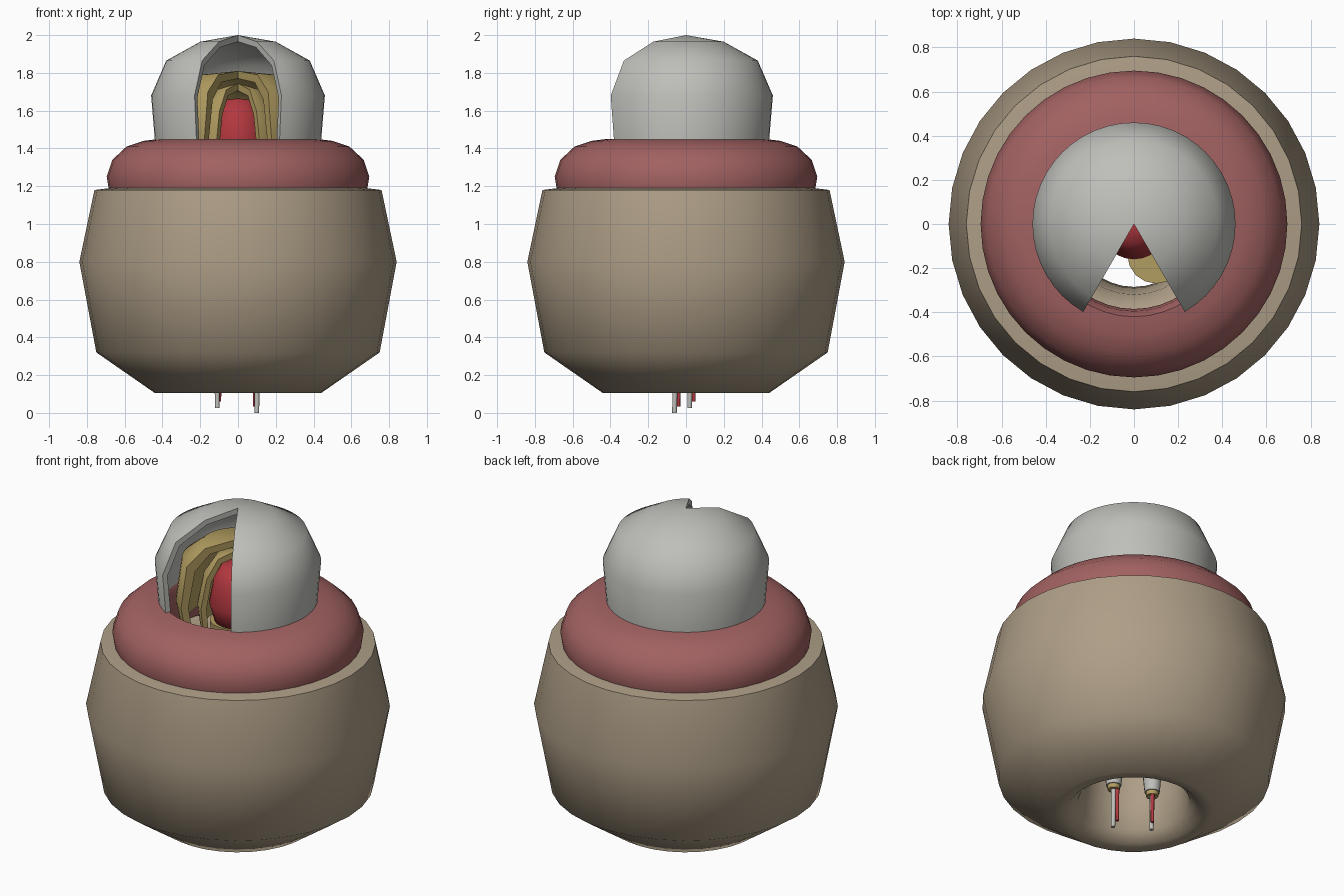
import bpy, bmesh, math
from mathutils import Vector

if "Cube" in bpy.data.objects:
    bpy.data.objects.remove(bpy.data.objects["Cube"])


def material(name, rgb):
    m = bpy.data.materials.new(name)
    m.diffuse_color = (*rgb, 1)
    m.use_nodes = True
    m.node_tree.nodes["Principled BSDF"].inputs["Base Color"].default_value = m.diffuse_color
    return m


TAN = material("tan", (0.42, 0.34, 0.24))
ROSE = material("rose", (0.36, 0.12, 0.12))
GOLD = material("gold", (0.45, 0.34, 0.12))
RED = material("red", (0.45, 0.04, 0.05))
GREY = material("grey", (0.52, 0.52, 0.49))


def finish(name, bm, mat, angle=65):
    bmesh.ops.remove_doubles(bm, verts=bm.verts, dist=1e-5)
    bmesh.ops.dissolve_degenerate(bm, edges=bm.edges, dist=1e-5)
    bmesh.ops.recalc_face_normals(bm, faces=bm.faces)
    me = bpy.data.meshes.new(name)
    bm.to_mesh(me)
    bm.free()
    ob = bpy.data.objects.new(name, me)
    bpy.context.collection.objects.link(ob)
    me.materials.append(mat)
    bpy.ops.object.select_all(action='DESELECT')
    ob.select_set(True)
    bpy.context.view_layer.objects.active = ob
    bpy.ops.object.shade_smooth_by_angle(angle=math.radians(angle))
    return ob


def revolve(name, profile, mat, gap=0, segs=32, closed=True):
    """Turn an (r, z) outline about z, leaving a gap (degrees) at the front."""
    bm = bmesh.new()
    a0 = math.radians(-90 + gap / 2)
    sweep = math.radians(360 - gap)
    rings = []
    count = segs + 1 if gap else segs
    for i in range(count):
        a = a0 + sweep * i / segs
        rings.append([bm.verts.new((r * math.cos(a), r * math.sin(a), z)) for r, z in profile])
    n = len(profile)
    for i in range(segs):
        p, q = rings[i], rings[(i + 1) % count]
        for j in range(n if closed else n - 1):
            k = (j + 1) % n
            bm.faces.new((p[j], q[j], q[k], p[k]))
    if gap and closed:
        bm.faces.new(rings[0])
        bm.faces.new(rings[-1])
    return finish(name, bm, mat)


def tube(name, stations, mat, segs=12):
    """Upright tapered strand through (x, y, z, radius) stations."""
    bm = bmesh.new()
    rings = []
    for x, y, z, r in stations:
        rings.append([bm.verts.new((x + r * math.cos(t), y + r * math.sin(t), z))
                      for t in (math.tau * i / segs for i in range(segs))])
    for p, q in zip(rings, rings[1:]):
        for i in range(segs):
            k = (i + 1) % segs
            bm.faces.new((p[i], p[k], q[k], q[i]))
    bm.faces.new(rings[0])
    bm.faces.new(rings[-1])
    return finish(name, bm, mat)


# Thick pot-shaped body with a hole right through it
revolve("body", [(0.44, 0.105), (0.75, 0.32), (0.84, 0.80), (0.76, 1.18), (0.60, 1.20),
                 (0.42, 1.20), (0.32, 1.08), (0.29, 0.80), (0.285, 0.35), (0.31, 0.17),
                 (0.37, 0.115)], TAN)

# Soft ring resting on the body
revolve("collar_ring", [(0.685, 1.19), (0.695, 1.25), (0.665, 1.34), (0.59, 1.41), (0.50, 1.44),
                        (0.42, 1.45), (0.395, 1.41), (0.385, 1.30), (0.40, 1.19)], ROSE, segs=40)

# Cut-away dome and the layers inside it
revolve("outer_dome", [(0, 2.0), (0.20, 1.965), (0.38, 1.865), (0.46, 1.68), (0.435, 1.38),
                       (0.405, 1.38), (0.43, 1.67), (0.355, 1.84), (0.19, 1.935), (0, 1.965)],
        GREY, gap=60, segs=40)
revolve("middle_layer", [(0, 1.81), (0.20, 1.79), (0.31, 1.70), (0.345, 1.45), (0.32, 1.32),
                         (0.28, 1.32), (0.30, 1.45), (0.26, 1.66), (0.17, 1.75), (0, 1.77)],
        GOLD, gap=62)
revolve("inner_layer", [(0, 1.745), (0.12, 1.71), (0.19, 1.60), (0.225, 1.42), (0.21, 1.30),
                        (0.18, 1.30), (0.19, 1.42), (0.16, 1.58), (0.10, 1.68), (0, 1.705)],
        GOLD, gap=62)
revolve("core", [(0, 1.665), (0.09, 1.655), (0.135, 1.57), (0.16, 1.43), (0.13, 1.32), (0, 1.26)],
        RED, segs=24, closed=False)

# Two tapering stems with thin strands at their lower ends
for side, x, y, s in (("right", 0.10, -0.055, -1), ("left", -0.11, 0.025, 1)):
    top = Vector((x, y + s * 0.085))
    tube(f"{side}_stem_sheath", [(x, y, 0.26, 0.042), (x, y, 0.45, 0.06),
                                 (x, y + s * 0.03, 0.8, 0.085), (top.x, top.y, 1.1, 0.11)], GREY, 16)
    tube(f"{side}_stem_layer", [(x, y, 0.235, 0.034), (x, y, 0.45, 0.05),
                                (x, y + s * 0.03, 0.8, 0.075), (top.x, top.y, 1.11, 0.12),
                                (top.x, top.y, 1.25, 0.13)], GOLD, 16)
    low = 0.0 if side == "right" else 0.025
    tube(f"{side}_pale_strand", [(x, y - 0.006, low, 0.012), (x, y, 0.3, 0.016)], GREY, 8)
    tube(f"{side}_red_strand", [(x + s * 0.012, y + 0.016, low + 0.035, 0.009),
                                (x + s * 0.012, y + 0.016, 0.3, 0.012)], RED, 8)
